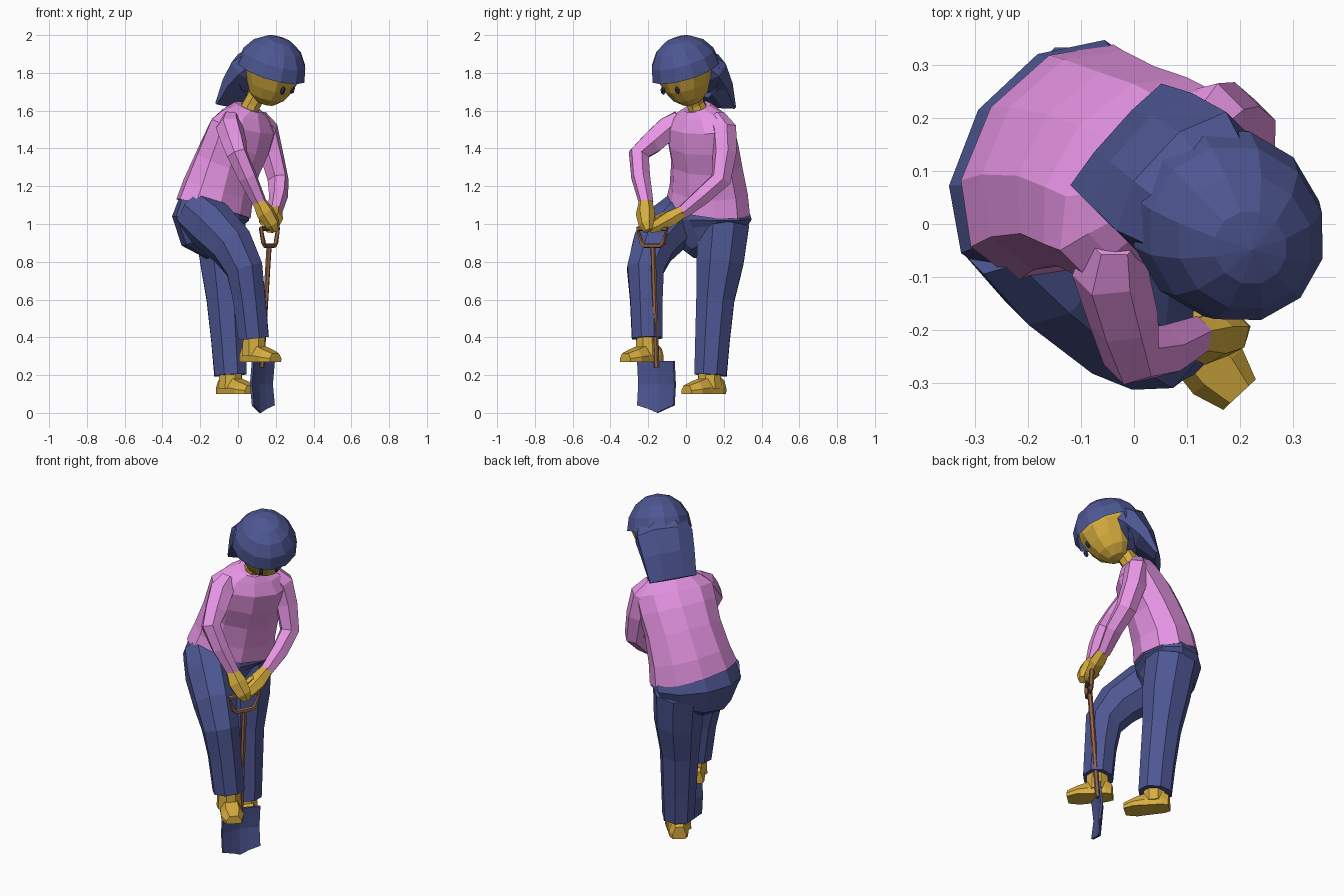
import bpy, bmesh, math
from mathutils import Vector, Matrix

if "Cube" in bpy.data.objects:
    bpy.data.objects.remove(bpy.data.objects["Cube"])

def mat(name, c):
    m = bpy.data.materials.new(name)
    m.diffuse_color = (*c, 1)
    m.use_nodes = True
    m.node_tree.nodes["Principled BSDF"].inputs["Base Color"].default_value = m.diffuse_color
    return m

BLUE = mat("navy", (0.075, 0.095, 0.29))
PINK = mat("pink", (0.80, 0.30, 0.78))
GOLD = mat("gold", (0.68, 0.42, 0.05))
WOOD = mat("wood", (0.30, 0.13, 0.07))
DARK = mat("eye_dark", (0.03, 0.04, 0.12))

def finish(name, bm, m):
    bmesh.ops.recalc_face_normals(bm, faces=bm.faces[:])
    me = bpy.data.meshes.new(name)
    bm.to_mesh(me)
    bm.free()
    me.materials.append(m)
    o = bpy.data.objects.new(name, me)
    bpy.context.collection.objects.link(o)
    return o

def tube(name, pts, m, ang=45, n=8, closed=False):
    """Loft elliptical rings (x, y, z, half width, half depth[, width angle])."""
    bm = bmesh.new()
    P = [Vector(p[:3]) for p in pts]
    k = len(P)
    rings = []
    for i, p in enumerate(pts):
        if closed:
            t = P[(i + 1) % k] - P[i - 1]
        else:
            t = P[min(i + 1, k - 1)] - P[max(i - 1, 0)]
        t.normalize()
        a = math.radians(p[5] if len(p) > 5 else ang)
        w = Vector((math.cos(a), math.sin(a), 0))
        u = w - t * w.dot(t)
        if u.length < 0.2:
            u = Vector((0, 0, 1)) - t * t.z
        u.normalize()
        v = t.cross(u)
        rings.append([bm.verts.new(P[i] + u * p[3] * math.cos(2 * math.pi * (j + .5) / n)
                      + v * p[4] * math.sin(2 * math.pi * (j + .5) / n)) for j in range(n)])
    for i in range(k if closed else k - 1):
        A, B = rings[i], rings[(i + 1) % k]
        for j in range(n):
            bm.faces.new((A[j], A[(j + 1) % n], B[(j + 1) % n], B[j]))
    if not closed:
        bm.faces.new(rings[0])
        bm.faces.new(rings[-1])
    return finish(name, bm, m)

# trousers
tube("trouser_seat", [(-.09, .12, .86, .11, .08, 58), (-.135, .115, .94, .215, .155, 58),
                      (-.145, .115, 1.03, .255, .18, 56), (-.125, .115, 1.12, .235, .155, 54)], BLUE, n=10)
tube("standing_trouser_leg", [(-.04, .13, .20, .088, .095), (-.05, .14, .38, .097, .1),
     (-.065, .155, .6, .108, .11), (-.075, .18, .8, .135, .135), (-.095, .20, 1.0, .145, .145)], BLUE)
tube("raised_trouser_leg", [(.082, -.205, .395, .09, .085), (.06, -.21, .6, .095, .09),
     (.035, -.215, .76, .105, .105), (-.03, -.175, .88, .12, .125), (-.14, -.08, .99, .13, .14),
     (-.235, .0, 1.065, .11, .13)], BLUE)

# shirt and sleeves
tube("shirt", [(-.13, .115, 1.08, .25, .178, 53), (-.105, .12, 1.18, .23, .17, 52),
               (-.055, .11, 1.32, .215, .155, 48), (-.005, .09, 1.43, .22, .15, 46),
               (.03, .075, 1.52, .22, .13, 45), (.04, .07, 1.58, .16, .10, 45),
               (.055, .06, 1.62, .075, .075, 45)], PINK, n=10)
tube("right_sleeve", [(-.04, -.03, 1.56, .05, .05), (-.045, -.09, 1.51, .072, .072),
     (-.02, -.18, 1.43, .066, .068), (-.005, -.25, 1.37, .055, .06),
     (.05, -.24, 1.25, .05, .054), (.115, -.21, 1.11, .038, .04)], PINK, n=6)
tube("left_sleeve", [(.105, .16, 1.565, .05, .05), (.145, .20, 1.50, .07, .07),
     (.175, .205, 1.38, .064, .066), (.212, .185, 1.235, .055, .06),
     (.215, .09, 1.15, .05, .052), (.195, -.02, 1.06, .038, .038)], PINK, n=6)

# hands, thumbs and feet
tube("right_hand", [(.105, -.215, 1.13, .034, .034), (.145, -.215, 1.06, .055, .045),
                    (.185, -.21, 1.0, .045, .034), (.20, -.20, .965, .025, .02)], GOLD, n=6)
tube("right_thumb", [(.13, -.19, 1.06, .022, .022), (.13, -.165, 1.01, .02, .02), (.15, -.165, .98, .013, .013)], GOLD, n=5)
tube("left_hand", [(.20, .0, 1.075, .034, .034), (.19, -.08, 1.03, .05, .045),
                   (.175, -.145, .995, .045, .035), (.165, -.19, .975, .03, .025)], GOLD, n=6)
tube("left_thumb", [(.19, -.06, 1.04, .02, .02), (.165, -.12, 1.045, .02, .02), (.155, -.16, 1.03, .013, .013)], GOLD, n=5)
for side, x, y, z, ang in (("left", -.035, .125, .1, -50), ("right", .09, -.205, .27, -47)):
    c, s = math.cos(math.radians(ang)), math.sin(math.radians(ang))
    prof = [(-.085, .035, .07), (-.05, .05, .09), (.04, .055, .085), (.10, .06, .065), (.16, .04, .045)]
    bm = bmesh.new()
    R = []
    for d, w, h in prof:
        R.append([bm.verts.new((x + d * c - q * s, y + d * s + q * c, z + e))
                  for q, e in ((-w, 0), (w, 0), (w * 1.05, h * .4), (w * .6, h), (-w * .6, h), (-w * 1.05, h * .4))])
    for A, B in zip(R, R[1:]):
        for j in range(6):
            bm.faces.new((A[j], A[(j + 1) % 6], B[(j + 1) % 6], B[j]))
    bm.faces.new(R[0])
    bm.faces.new(R[-1])
    finish(side + "_foot", bm, GOLD)
    tube(side + "_ankle", [(x - .005, y, z + .03, .07, .065), (x - .005, y, z + .17, .062, .06)], GOLD)

# neck and head, built in a head frame: right, forward, up
tube("neck", [(.05, .07, 1.58, .06, .06), (.075, .05, 1.64, .048, .05), (.12, .03, 1.72, .05, .055)], GOLD)
F = Vector((.66, -.66, -.36)).normalized()
W = Vector((-.70, -.70, 0)).normalized()
U = W.cross(F)
HEAD = Matrix((W, F, U)).transposed().to_4x4()
HEAD.translation = Vector((.175, .0, 1.81))

def ball(name, scale, m, keep=None, shape=None):
    bm = bmesh.new()
    bmesh.ops.create_uvsphere(bm, u_segments=12, v_segments=8, radius=1)
    for v in bm.verts:
        if shape:
            shape(v.co)
        v.co = Vector(a * b for a, b in zip(v.co, scale))
    if keep:
        bmesh.ops.delete(bm, geom=[f for f in bm.faces if not keep(f.calc_center_median())], context='FACES')
    bmesh.ops.transform(bm, matrix=HEAD, verts=bm.verts)
    return finish(name, bm, m)

def jaw(co):
    if co.z < -.3:
        co.x *= .88
        co.y = co.y * .85 + .1

ball("head", (.155, .165, .185), GOLD, shape=jaw)
cap = ball("hair_cap", (.178, .198, .19), BLUE, keep=lambda c: c.z > .01 or c.y < -.05)
tube("long_hair", [(.15, .02, 1.88, .13, .09), (.09, .08, 1.82, .165, .11),
                   (.03, .125, 1.74, .155, .07), (-.03, .165, 1.625, .14, .018)], BLUE)
for i, e in enumerate(((.237, -.122, 1.705), (.287, -.045, 1.71))):
    bm = bmesh.new()
    bmesh.ops.create_icosphere(bm, subdivisions=1, radius=1)
    M = HEAD.copy()
    M.translation = Vector(e)
    bmesh.ops.transform(bm, matrix=M @ Matrix.Diagonal((.013, .014, .024, 1)), verts=bm.verts)
    finish(("right", "left")[i] + "_eye", bm, DARK)

# spade: shaft, D grip and pointed blade
tube("spade_shaft", [(.165, -.175, .89, .014, .014), (.125, -.155, .24, .014, .014)], WOOD, n=6)
D = Vector((.5, .866, 0))
grip = [(-.05, .885), (.05, .885), (.066, .90), (.09, .975), (-.09, .975), (-.066, .90)]
tube("spade_grip", [(.167 + D.x * s, -.178 + D.y * s, z, .013, .013) for s, z in grip],
     WOOD, ang=-30, n=5, closed=True)
bm = bmesh.new()
N = Vector((D.y, -D.x, 0))
cols = []
for s, low, bulge in ((-.112, .04, .015), (-.05, .02, 0), (0, 0, -.006), (.05, .02, 0), (.112, .04, .015)):
    base = Vector((.122, -.153, 0)) + D * s + N * bulge
    cols.append([bm.verts.new(base + Vector((0, 0, z)) + N * o)
                 for z, o in ((low, 0), (.15, -.012), (.275, 0))])
for A, B in zip(cols, cols[1:]):
    for j in range(2):
        bm.faces.new((A[j], A[j + 1], B[j + 1], B[j]))
blade = finish("spade_blade", bm, BLUE)
mod = blade.modifiers.new("thickness", 'SOLIDIFY')
mod.thickness = .012
mod.offset = 0
